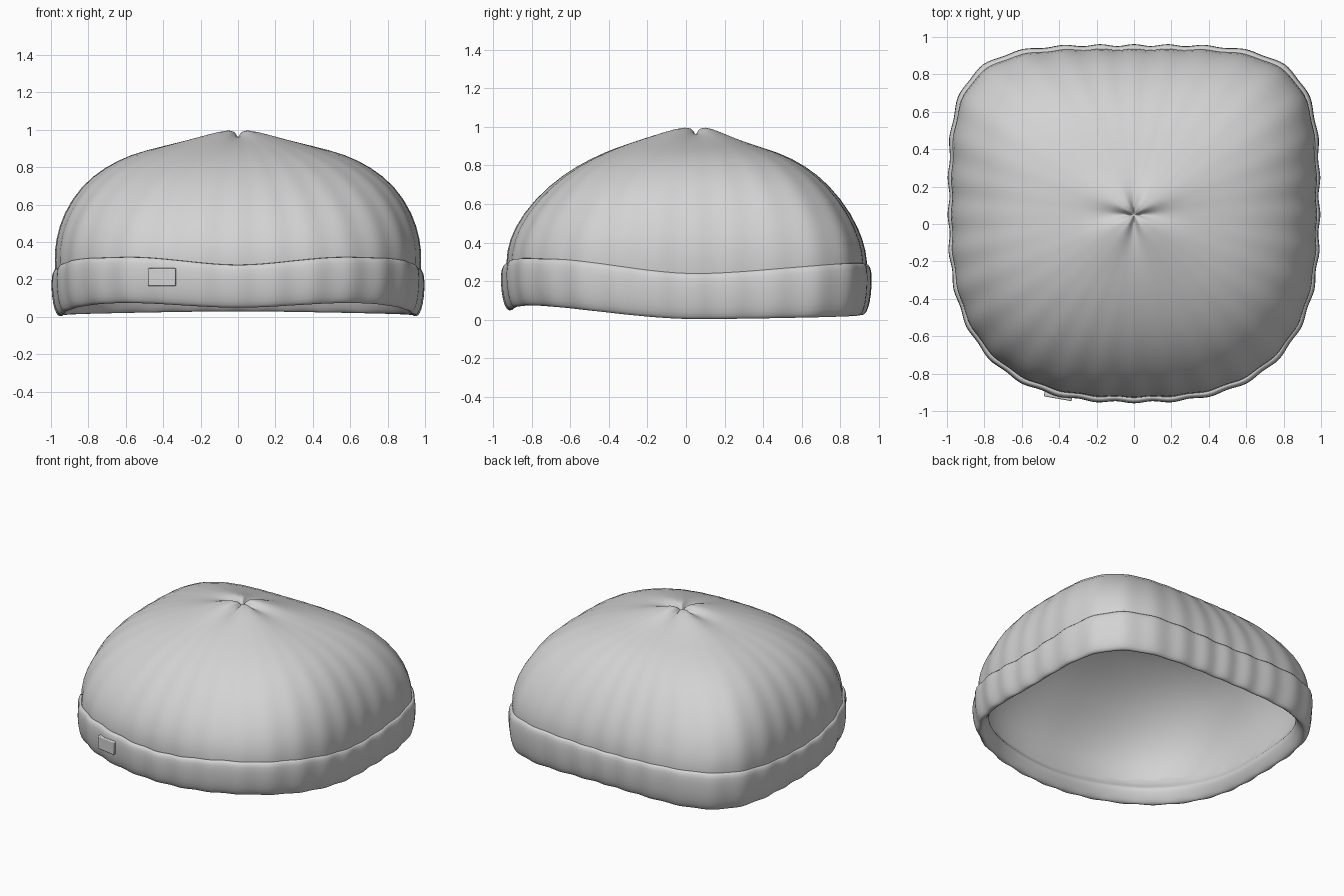
import bpy, bmesh, math
from mathutils import Vector

if "Cube" in bpy.data.objects:
    bpy.data.objects.remove(bpy.data.objects["Cube"])

SEGMENTS = 128
RIBS = 32
CENTRE_Y = 0.05

wool = bpy.data.materials.new("light grey wool")
wool.use_nodes = True
GREY = (0.65, 0.65, 0.65, 1)
wool.diffuse_color = GREY
wool.node_tree.nodes["Principled BSDF"].inputs["Base Color"].default_value = GREY


def outline(angle, side, front, back, rib=0, square=1.0):
    """Rounded-square outline, rounder at the front, with knitted ribs."""
    c, s = math.cos(angle), math.sin(angle)
    n = 2.25 + square * (2.0 if s > 0 else 0.45)
    depth = back if s > 0 else front
    r = (abs(c / side) ** n + abs(s / depth) ** n) ** (-1 / n)
    r += rib * math.cos(RIBS * angle)
    return Vector((r * c, r * s + CENTRE_Y, 0))


def ease(keys, angle):
    """Smooth height around the head, keyed by degrees away from the front."""
    deg = math.degrees(math.acos(max(-1, min(1, -math.sin(angle)))))
    for (d0, h0), (d1, h1) in zip(keys, keys[1:]):
        if deg <= d1:
            t = (deg - d0) / (d1 - d0)
            return h0 + (h1 - h0) * t * t * (3 - 2 * t)
    return keys[-1][1]


def build(name, rings, tip=None, closed=False, inside=False):
    bm = bmesh.new()
    loops = [[bm.verts.new(p) for p in ring] for ring in rings]
    pairs = list(zip(loops, loops[1:]))
    if closed:
        pairs.append((loops[-1], loops[0]))
    for low, high in pairs:
        for i in range(SEGMENTS):
            j = (i + 1) % SEGMENTS
            bm.faces.new((low[i], low[j], high[j], high[i]))
    if tip:
        top = bm.verts.new(tip)
        for i in range(SEGMENTS):
            bm.faces.new((loops[-1][i], loops[-1][(i + 1) % SEGMENTS], top))
    if closed:
        bmesh.ops.recalc_face_normals(bm, faces=bm.faces)
    if inside:
        bmesh.ops.reverse_faces(bm, faces=bm.faces)
    for f in bm.faces:
        f.smooth = True
    mesh = bpy.data.meshes.new(name)
    bm.to_mesh(mesh)
    bm.free()
    obj = bpy.data.objects.new(name, mesh)
    bpy.context.collection.objects.link(obj)
    mesh.materials.append(wool)
    smooth = obj.modifiers.new("smooth", "SUBSURF")
    smooth.levels = smooth.render_levels = 1


angles = [2 * math.pi * i / SEGMENTS for i in range(SEGMENTS)]
TOP = [(0, 0.28), (33, 0.322), (45, 0.318), (90, 0.243), (140, 0.297), (180, 0.28)]
BOTTOM = [(0, 0.045), (35, 0.07), (90, 0.0), (180, 0.025)]

# Crown: height, half width, front depth, back depth, depth of the four pleats
levels = [
    (0.12, 0.955, 0.95, 0.86, 0), (0.20, 0.97, 0.97, 0.88, 0),
    (0.30, 0.978, 0.98, 0.888, 0), (0.41, 0.972, 0.965, 0.867, 0),
    (0.55, 0.932, 0.895, 0.805, 0), (0.70, 0.838, 0.755, 0.69, 0),
    (0.80, 0.71, 0.61, 0.565, 0), (0.868, 0.575, 0.47, 0.43, 0),
    (0.916, 0.4, 0.35, 0.265, 0.003), (0.974, 0.19, 0.18, 0.13, 0.015),
    (1.004, 0.06, 0.06, 0.055, 0.04), (0.978, 0.02, 0.02, 0.02, 0.018),
]
rings = []
for z, side, front, back, pleat in levels:
    ring = []
    for a in angles:
        p = outline(a, side, front, back, 0.006 * side ** 2, min(1, side))
        p.z = z - pleat * (0.5 + 0.5 * math.cos(4 * a)) ** 2
        ring.append(p)
    rings.append(ring)
build("crown", rings, tip=(0, CENTRE_Y, 0.953))

# Thin lining that follows the inside of the crown
rings = []
for z, side, front, back, _ in levels[:9]:
    rings.append([outline(a, side - 0.025, front - 0.025, back - 0.025,
                          square=min(1, side)) + Vector((0, 0, z - 0.012))
                  for a in angles])
build("lining", rings, tip=(0, CENTRE_Y, 0.94), inside=True)

# Folded cuff with a sloping inner hem: outward offset and height fraction
section = [(-0.04, 1.0), (-0.012, 1.0), (0, 0.9), (0.002, 0.6), (-0.008, 0.25),
           (-0.026, 0.05), (-0.042, 0), (-0.06, 0.04), (-0.08, 0.17),
           (-0.098, 0.34), (-0.092, 0.42), (-0.05, 0.6)]
rings = []
for out, t in section:
    ring = []
    for a in angles:
        rib = 0.008 if out > -0.05 else 0
        p = outline(a, 0.991 + out, 1.003 + out, 0.906 + out, rib)
        low, high = ease(BOTTOM, a), ease(TOP, a)
        p.z = low + (high - low) * t
        ring.append(p)
    rings.append(ring)
build("cuff", rings, closed=True)

# Small sewn tag on the front of the cuff
bpy.ops.mesh.primitive_cube_add(size=1, location=(-0.405, -0.917, 0.212),
                                rotation=(0, 0, math.radians(-10)))
tag = bpy.context.object
tag.name = "tag"
tag.scale = (0.15, 0.035, 0.095)
bpy.ops.object.transform_apply(location=False, rotation=False, scale=True)
tag.data.materials.append(wool)
bevel = tag.modifiers.new("soft edges", "BEVEL")
bevel.width, bevel.segments = 0.006, 2
bpy.ops.object.shade_smooth_by_angle()
